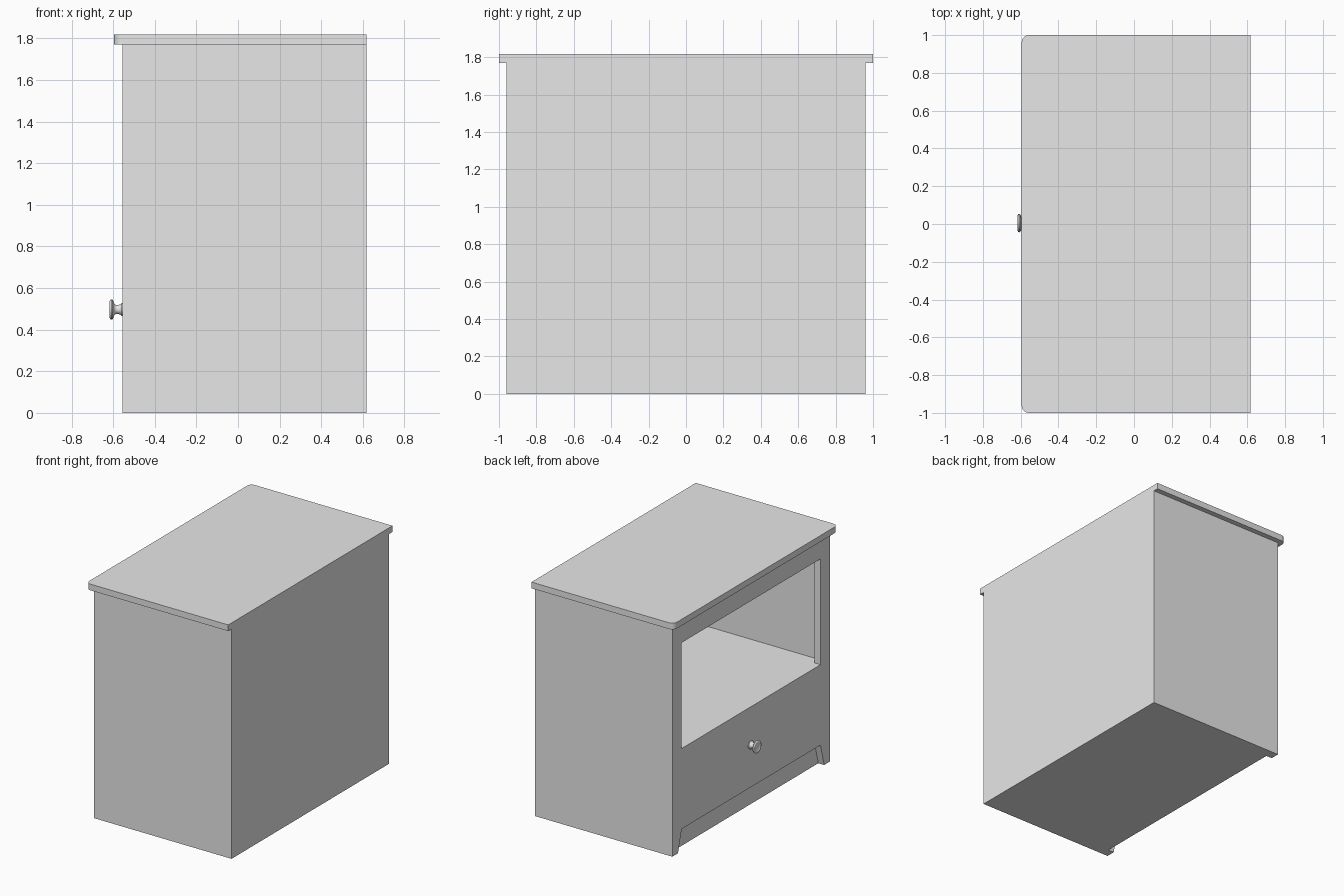
import bpy, bmesh, math

if "Cube" in bpy.data.objects:
    bpy.data.objects.remove(bpy.data.objects["Cube"])

grey = bpy.data.materials.new("light_grey")
grey.diffuse_color = (0.8, 0.8, 0.8, 1)
grey.use_nodes = True
grey.node_tree.nodes["Principled BSDF"].inputs["Base Color"].default_value = grey.diffuse_color

FRONT, BACK = -0.555, 0.617      # the cabinet opens towards -x
SIDE, HEIGHT, T = 0.96, 1.77, 0.05
SHELF = 0.79


def finish(name, bm):
    bmesh.ops.recalc_face_normals(bm, faces=bm.faces)
    mesh = bpy.data.meshes.new(name)
    bm.to_mesh(mesh)
    bm.free()
    mesh.materials.append(grey)
    obj = bpy.data.objects.new(name, mesh)
    bpy.context.collection.objects.link(obj)
    return obj


def extrude(name, points, direction):
    """Solid made by sweeping a closed polygon along a vector."""
    bm = bmesh.new()
    face = bm.faces.new([bm.verts.new(p) for p in points])
    out = bmesh.ops.extrude_face_region(bm, geom=[face], use_keep_orig=True)
    verts = [g for g in out["geom"] if isinstance(g, bmesh.types.BMVert)]
    bmesh.ops.translate(bm, verts=verts, vec=direction)
    return finish(name, bm)


def box(name, x0, x1, y0, y1, z0, z1):
    pts = [(x0, y0, z0), (x1, y0, z0), (x1, y1, z0), (x0, y1, z0)]
    return extrude(name, pts, (0, 0, z1 - z0))


# Carcass: lower body with the open compartment hollowed out above the shelf
carcass = box("carcass", FRONT + T, BACK, -SIDE, SIDE, 0, HEIGHT)
hollow = box("compartment_cutter", FRONT, BACK - T, -SIDE + T, SIDE - T, SHELF, HEIGHT - 0.001)
# Front panel: outline has feet and a splayed toe cutout
outline = [(-SIDE, 0), (-0.89, 0), (-0.845, 0.17), (0.845, 0.17),
           (0.89, 0), (SIDE, 0), (SIDE, HEIGHT), (-SIDE, HEIGHT)]
panel = extrude("front_panel", [(FRONT, y, z) for y, z in outline], (T, 0, 0))
window = box("opening_cutter", FRONT - 0.1, FRONT + 0.1, -0.845, 0.845, SHELF, 1.605)

for target, cutter in ((carcass, hollow), (panel, window)):
    mod = target.modifiers.new("cut", "BOOLEAN")
    mod.operation = "DIFFERENCE"
    mod.solver = "EXACT"
    mod.object = cutter
    bpy.context.view_layer.objects.active = target
    bpy.ops.object.modifier_apply(modifier=mod.name)
    bpy.data.objects.remove(cutter)

# Table top: overhangs front and sides, front corners rounded
R, X0 = 0.04, -0.595
top = [(BACK, -1), (BACK, 1)]
for sign, start in ((1, 90), (-1, 180)):
    for i in range(9):
        a = math.radians(start + i * 90 / 8)
        top.append((X0 + R + R * math.cos(a), sign * (1 - R) + R * math.sin(a)))
table_top = extrude("table_top", [(x, y, HEIGHT) for x, y in top], (0, 0, 0.048))

# Drawer knob: lathed profile of (distance from front, radius), dished face
profile = [(0, 0.031), (0.005, 0.031), (0.011, 0.025), (0.02, 0.021), (0.032, 0.022),
           (0.04, 0.028), (0.045, 0.042), (0.049, 0.048), (0.054, 0.049), (0.059, 0.046),
           (0.062, 0.039), (0.061, 0.033), (0.057, 0.028), (0.057, 0.018), (0.059, 0)]
bm = bmesh.new()
verts = [bm.verts.new((FRONT - d, r, 0)) for d, r in profile]
edges = [bm.edges.new(pair) for pair in zip(verts, verts[1:])]
bmesh.ops.spin(bm, geom=verts + edges, cent=(0, 0, 0), axis=(1, 0, 0),
               angle=math.tau, steps=32, use_merge=True)
bmesh.ops.remove_doubles(bm, verts=bm.verts, dist=1e-5)
knob = finish("drawer_knob", bm)
knob.location = (0, 0.005, 0.497)

# Smooth the rounded parts only
bpy.ops.object.select_all(action="DESELECT")
for obj in (table_top, knob):
    obj.select_set(True)
bpy.context.view_layer.objects.active = knob
bpy.ops.object.shade_smooth_by_angle(angle=math.radians(40))
